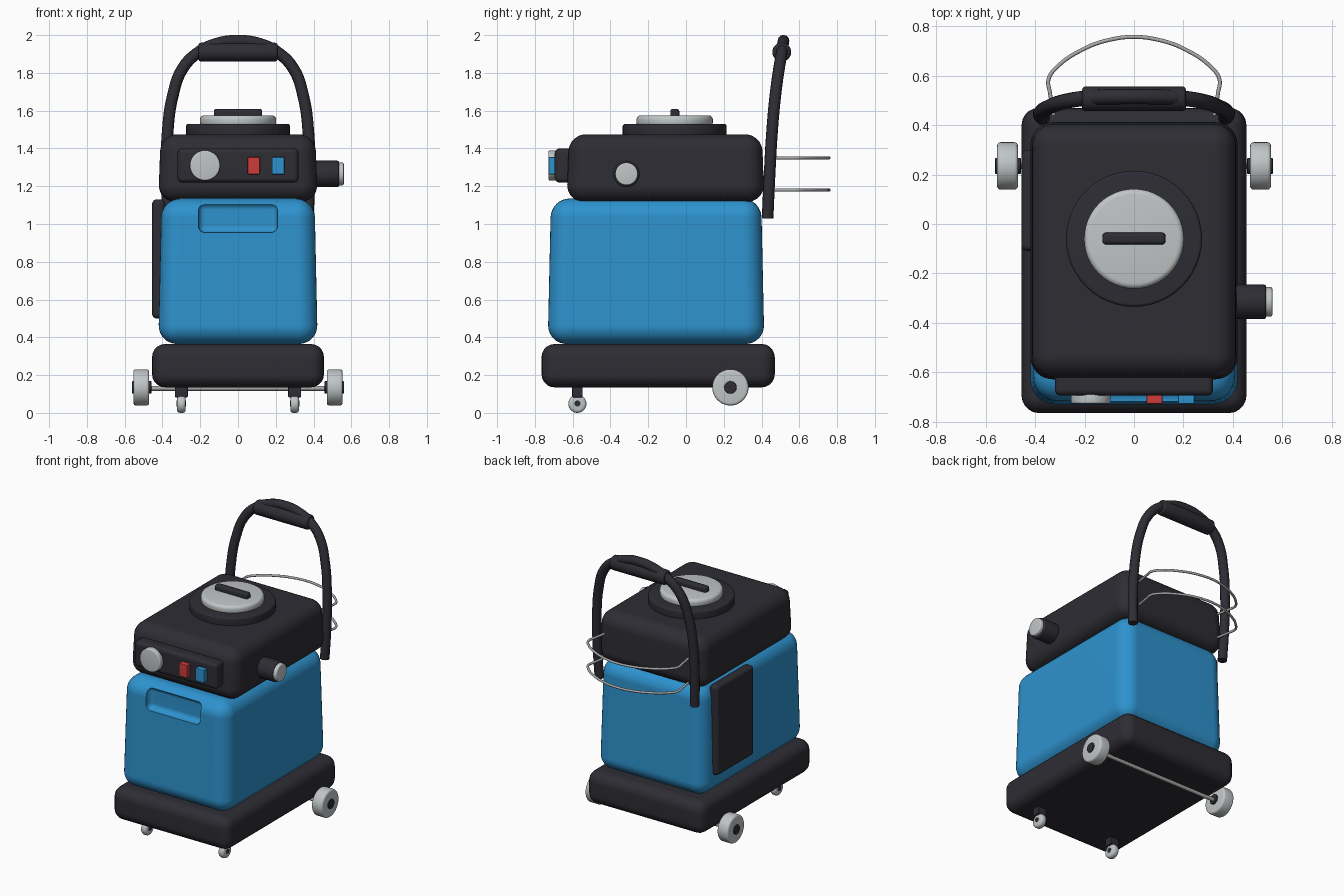
import bpy, bmesh
from mathutils import Matrix, Vector

cube = bpy.data.objects.get("Cube")
if cube:
    bpy.data.objects.remove(cube, do_unlink=True)


def material(name, rgb):
    m = bpy.data.materials.new(name)
    m.use_nodes = True
    m.diffuse_color = (*rgb, 1)
    bsdf = next(n for n in m.node_tree.nodes if n.type == 'BSDF_PRINCIPLED')
    bsdf.inputs["Base Color"].default_value = (*rgb, 1)
    bsdf.inputs["Roughness"].default_value = 0.5
    return m


DARK = material("charcoal plastic", (0.026, 0.026, 0.034))
BLUE = material("blue plastic", (0.027, 0.29, 0.62))
GREY = material("light grey plastic", (0.53, 0.56, 0.57))
STEEL = material("steel", (0.40, 0.40, 0.40))
RED = material("red switch", (0.60, 0.045, 0.045))


def select(obj):
    bpy.ops.object.select_all(action='DESELECT')
    obj.select_set(True)
    bpy.context.view_layer.objects.active = obj


def finish(name, bm, mat, angle=0.7):
    mesh = bpy.data.meshes.new(name)
    bmesh.ops.recalc_face_normals(bm, faces=bm.faces)
    bm.to_mesh(mesh)
    bm.free()
    obj = bpy.data.objects.new(name, mesh)
    bpy.context.collection.objects.link(obj)
    mesh.materials.append(mat)
    select(obj)
    bpy.ops.object.shade_smooth_by_angle(angle=angle)
    return obj


def box(name, lo, hi, mat, radius=0.0, taper=(1, 1), segments=5):
    """Rounded box between two corners, its top scaled by taper."""
    lo, hi = Vector(lo), Vector(hi)
    mid, size = (lo + hi) / 2, hi - lo
    bm = bmesh.new()
    bmesh.ops.create_cube(bm, size=1)
    for v in bm.verts:
        v.co = Vector(a * b for a, b in zip(v.co, size))
        if v.co.z > 0:
            v.co.x *= taper[0]
            v.co.y *= taper[1]
        v.co += mid
    if radius:
        bmesh.ops.bevel(bm, geom=bm.edges[:], offset=radius, segments=segments,
                        profile=0.5, affect='EDGES', clamp_overlap=True)
    obj = finish(name, bm, mat)
    if radius:
        obj.modifiers.new("even shading", 'WEIGHTED_NORMAL').keep_sharp = True
    return obj


def disc(name, centre, radius, depth, mat, axis='Z', bevel=0.0, sides=40):
    """Cylinder along an axis with rounded rims."""
    bm = bmesh.new()
    bmesh.ops.create_cone(bm, cap_ends=True, segments=sides, radius1=radius,
                          radius2=radius, depth=depth)
    if bevel:
        rims = [e for e in bm.edges if abs(e.verts[0].co.z - e.verts[1].co.z) < 1e-5]
        bmesh.ops.bevel(bm, geom=rims, offset=bevel, segments=4, profile=0.5,
                        affect='EDGES')
    turn = {'X': Matrix.Rotation(1.570796, 4, 'Y'),
            'Y': Matrix.Rotation(1.570796, 4, 'X'), 'Z': Matrix()}[axis]
    bmesh.ops.transform(bm, matrix=Matrix.Translation(centre) @ turn, verts=bm.verts)
    return finish(name, bm, mat)


def tube(name, half, radius, mat):
    """Smooth tube through a half path that is mirrored in x; it ends on x = 0."""
    path = half + [(-x, y, z) for x, y, z in reversed(half[:-1])]
    curve = bpy.data.curves.new(name, 'CURVE')
    curve.dimensions = '3D'
    curve.bevel_depth = radius
    curve.bevel_resolution = 4
    curve.resolution_u = 8
    curve.use_fill_caps = True
    spline = curve.splines.new('BEZIER')
    spline.bezier_points.add(len(path) - 1)
    for point, co in zip(spline.bezier_points, path):
        point.co = co
        point.handle_left_type = point.handle_right_type = 'AUTO'
    obj = bpy.data.objects.new(name, curve)
    bpy.context.collection.objects.link(obj)
    curve.materials.append(mat)
    select(obj)
    bpy.ops.object.convert(target='MESH')
    bpy.ops.object.shade_smooth_by_angle(angle=0.9)


# Base tray and tank
box("base", (-.455, -.765, .135), (.455, .47, .365), DARK, .07)
tank = box("tank", (-.422, -.732, .365), (.422, .415, 1.135), BLUE, .1, (.96, .97), 8)

# Grip pocket cut into the front of the tank
cutter = box("pocket_cutter", (-.21, -.82, .955), (.21, -.675, 1.11), BLUE, .035)
cut = tank.modifiers.new("pocket", 'BOOLEAN')
cut.object = cutter
cut.operation = 'DIFFERENCE'
cut.solver = 'EXACT'
select(tank)
bpy.ops.object.modifier_move_to_index(modifier="pocket", index=0)
bpy.ops.object.modifier_apply(modifier="pocket")
bpy.data.objects.remove(cutter, do_unlink=True)
bpy.ops.object.shade_smooth_by_angle(angle=0.7)

# Side cover on the tank
box("side_cover", (-.455, -.11, .5), (-.385, .3, 1.13), DARK, .025)

# Motor head
box("head", (-.422, -.632, 1.118), (.422, .415, 1.475), DARK, .09, (.97, .975), 8)

# Control panel with knob and two switches
box("control_panel", (-.32, -.695, 1.22), (.32, -.6, 1.4), DARK, .025)
disc("control_knob", (-.175, -.705, 1.31), .08, .045, GREY, 'Y', .008)
for name, x, mat in (("red_switch", .083, RED), ("blue_switch", .212, BLUE)):
    box(name, (x - .033, -.728, 1.263), (x + .033, -.68, 1.355), mat, .006, segments=2)

# Hose port on the left side
disc("hose_port", (.46, -.315, 1.265), .07, .15, DARK, 'X', .01)
disc("hose_port_cap", (.54, -.315, 1.265), .06, .04, GREY, 'X', .008)

# Round filler lid
disc("lid_ring", (0, -.06, 1.495), .275, .07, DARK, bevel=.012, sides=48)
disc("lid", (0, -.06, 1.545), .202, .06, GREY, bevel=.022, sides=48)
box("lid_grip", (-.128, -.083, 1.56), (.128, -.035, 1.61), DARK, .015, segments=3)

# Push handle and its grip
tube("push_handle", [(.37, .432, 1.03), (.378, .442, 1.25), (.373, .455, 1.48),
                     (.345, .473, 1.68), (.295, .492, 1.82), (.215, .507, 1.905),
                     (.11, .514, 1.955), (0, .516, 1.97)], .031, DARK)
disc("handle_grip", (0, .507, 1.91), .05, .42, DARK, 'X', .015, 24)

# Wire cable holders
for i, z in enumerate((1.18, 1.35)):
    tube(f"cable_holder_{i + 1}", [(.325, .44, z), (.34, .53, z), (.346, .585, z),
                                   (.315, .632, z), (.2, .71, z), (.1, .745, z),
                                   (0, .757, z)], .008, STEEL)

# Rear axle, wheels and front casters
disc("axle", (0, .235, .13), .013, 1.0, STEEL, 'X', sides=16)
for side, s in (("left", 1), ("right", -1)):
    disc(f"rear_wheel_{side}", (s * .512, .235, .135), .096, .084, GREY, 'X', .014)
    disc(f"rear_hub_{side}", (s * .51, .235, .135), .033, .104, DARK, 'X', .004, 24)
    box(f"caster_fork_{side}", (s * .3 - .034, -.603, .082), (s * .3 + .034, -.547, .15),
        DARK, .006, segments=2)
    disc(f"caster_wheel_{side}", (s * .3, -.575, .048), .048, .046, GREY, 'X', .016, 28)
    disc(f"caster_hub_{side}", (s * .3, -.575, .05), .016, .052, DARK, 'X', sides=16)
